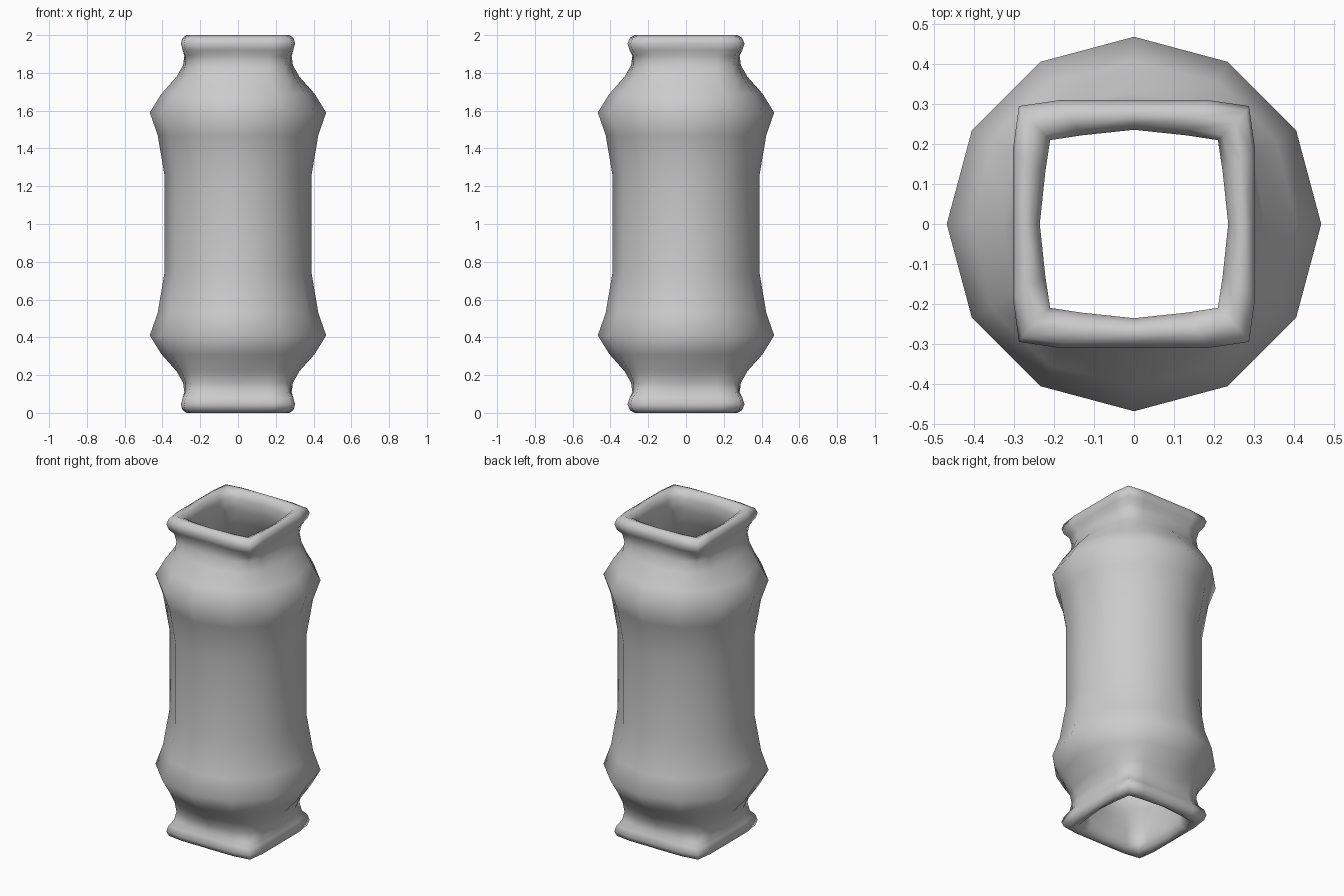
import bpy
import bmesh
from math import cos, sin, radians

cube = bpy.data.objects.get("Cube")
if cube:
    bpy.data.objects.remove(cube, do_unlink=True)

# One plain grey clay
clay = bpy.data.materials.new("grey_clay")
clay.use_nodes = True
GREY = (0.6, 0.6, 0.6, 1)
clay.diffuse_color = GREY
clay.node_tree.nodes["Principled BSDF"].inputs["Base Color"].default_value = GREY


def quadrant(square, k):
    """Unit points from +x almost to +y, blending a 12-gon into a soft square."""
    c = k - 0.05
    flat = cos(radians(15)) * cos(radians(45))
    round_pts = [(1, 0), (cos(radians(30)), 0.5), (flat, flat), (0.5, cos(radians(30)))]
    square_pts = [(1, 0), (k, 0.6 * k), (c, c), (0.6 * k, k)]
    return [tuple(a + (b - a) * square for a, b in zip(p, q))
            for p, q in zip(round_pts, square_pts)]


def ring(bm, z, half, square, k, stretch):
    """Full ring of 16 vertices from the quarter pattern."""
    verts = []
    for turn in range(4):
        for x, y in quadrant(square, k):
            for _ in range(turn):
                x, y = -y, x
            verts.append(bm.verts.new((x * half, y * half * stretch, z)))
    return verts


# Upper half profile: height, half width, squareness, side flatness, depth stretch
outer = [
    (1.25, 0.388, 0, 1, 1), (1.47, 0.425, 0, 1, 1), (1.59, 0.467, 0, 1, 1),
    (1.69, 0.405, 0.08, 1, 1), (1.78, 0.325, 0.4, 1, 1), (1.84, 0.291, 0.65, 1, 1),
    (1.89, 0.284, 0.85, 1, 1), (1.92, 0.293, 1, 1, 1.02), (1.955, 0.302, 1, 1, 1.025),
    (1.985, 0.294, 1, 1, 1.01),
]
inner = [
    (2.0, 0.272, 1, 0.98, 1), (1.985, 0.248, 1, 0.95, 1), (1.95, 0.235, 1, 0.94, 1),
    (1.88, 0.237, 1, 0.94, 1), (1.78, 0.28, 0.5, 1, 1), (1.69, 0.345, 0.1, 1, 1),
    (1.59, 0.4, 0, 1, 1), (1.47, 0.365, 0, 1, 1), (1.25, 0.33, 0, 1, 1),
]


def mirrored(profile):
    return [(2 - z, *rest) for z, *rest in reversed(profile)]


# Hollow vessel: up the outside, over the lip, down the inside, closed at the lower lip
bm = bmesh.new()
loop = outer + inner + mirrored(inner) + mirrored(outer)
rings = [ring(bm, *row) for row in loop]
for i, low in enumerate(rings):
    high = rings[(i + 1) % len(rings)]
    for j in range(len(low)):
        n = (j + 1) % len(low)
        bm.faces.new((low[j], low[n], high[n], high[j]))
bmesh.ops.recalc_face_normals(bm, faces=bm.faces)
for face in bm.faces:
    face.smooth = True

mesh = bpy.data.meshes.new("hollow_vessel")
bm.to_mesh(mesh)
bm.free()
mesh.materials.append(clay)
vessel = bpy.data.objects.new("hollow_vessel", mesh)
bpy.context.collection.objects.link(vessel)
